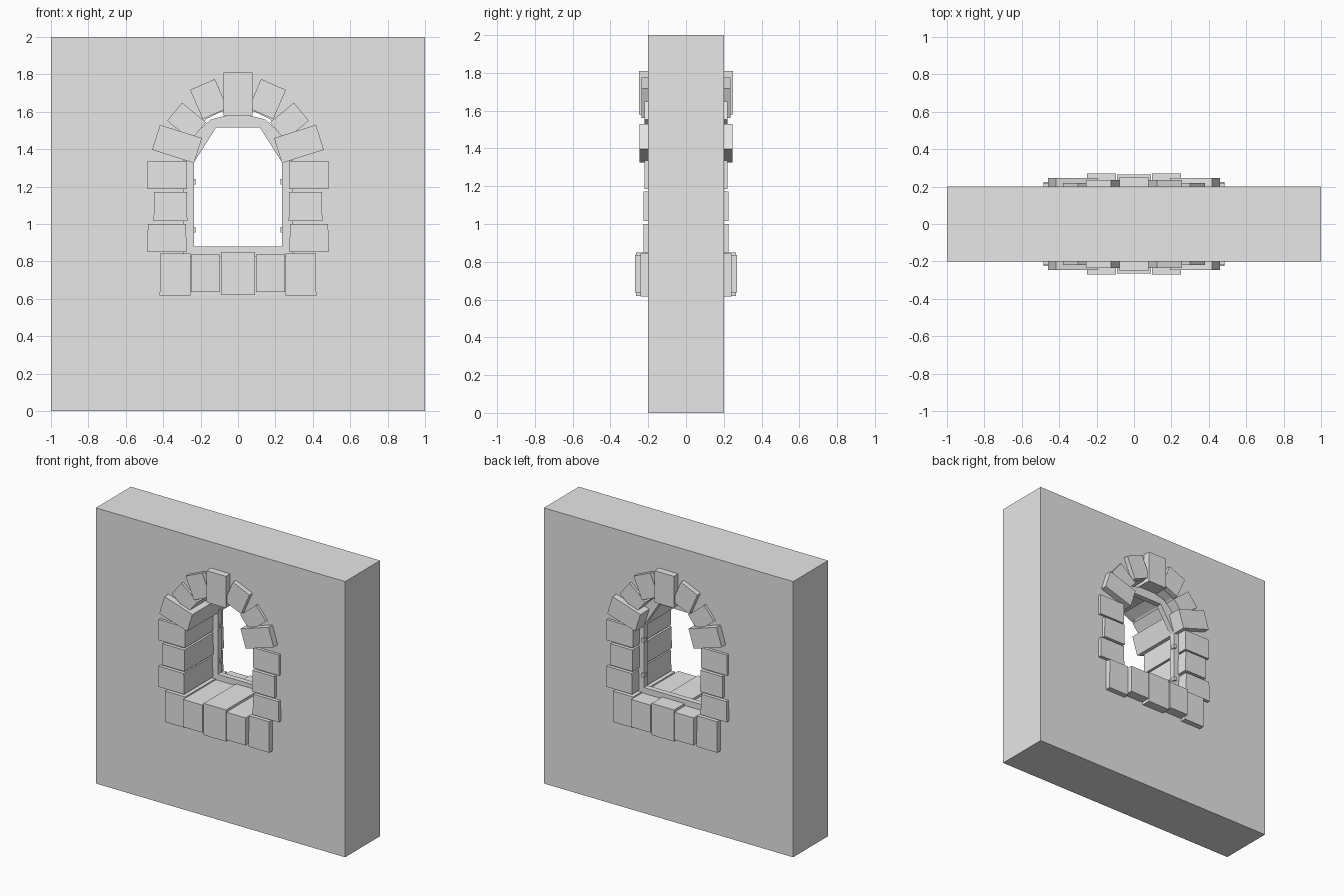
import bpy, bmesh, math
from mathutils import Matrix, Vector

if "Cube" in bpy.data.objects:
    bpy.data.objects.remove(bpy.data.objects["Cube"])

stone_grey = bpy.data.materials.new("stone_grey")
stone_grey.diffuse_color = (0.8, 0.8, 0.8, 1)
stone_grey.use_nodes = True
stone_grey.node_tree.nodes["Principled BSDF"].inputs["Base Color"].default_value = stone_grey.diffuse_color


def add_object(name, mesh):
    mesh.name = name
    mesh.materials.clear()
    mesh.materials.append(stone_grey)
    ob = bpy.data.objects.new(name, mesh)
    bpy.context.collection.objects.link(ob)
    return ob


def box(name, x, z, w, h, y0, y1, tilt=0, taper=1.0):
    """Box centred on (x, z), tilted about y; taper scales its top width."""
    bm = bmesh.new()
    bmesh.ops.create_cube(bm, size=1)
    for v in bm.verts:
        k = taper if v.co.z > 0 else 1
        v.co = Vector((v.co.x * w * k, (y0 + y1) / 2 + v.co.y * (y1 - y0), v.co.z * h))
    bm.transform(Matrix.Translation((x, 0, z)) @ Matrix.Rotation(math.radians(tilt), 4, 'Y'))
    mesh = bpy.data.meshes.new(name)
    bm.to_mesh(mesh)
    bm.free()
    return add_object(name, mesh)


def plate(name, loops, y0, y1):
    """Flat outline with a hole, in x and z, extruded along y."""
    cu = bpy.data.curves.new(name + "_outline", 'CURVE')
    cu.dimensions = '2D'
    cu.fill_mode = 'BOTH'
    cu.extrude = (y1 - y0) / 2
    for pts in loops:
        sp = cu.splines.new('POLY')
        sp.points.add(len(pts) - 1)
        for p, (x, z) in zip(sp.points, pts):
            p.co = (x, z, 0, 1)
        sp.use_cyclic_u = True
    tmp = bpy.data.objects.new(name + "_tmp", cu)
    bpy.context.collection.objects.link(tmp)
    bpy.context.view_layer.update()
    mesh = bpy.data.meshes.new_from_object(tmp.evaluated_get(bpy.context.evaluated_depsgraph_get()))
    bpy.data.objects.remove(tmp)
    mesh.transform(Matrix.Translation((0, (y0 + y1) / 2, 0)) @ Matrix.Rotation(math.pi / 2, 4, 'X'))
    bm = bmesh.new()
    bm.from_mesh(mesh)
    bmesh.ops.remove_doubles(bm, verts=bm.verts, dist=1e-5)
    bmesh.ops.recalc_face_normals(bm, faces=bm.faces)
    bm.to_mesh(mesh)
    bm.free()
    for p in mesh.polygons:
        p.use_smooth = False
    return add_object(name, mesh)


def arch(half, base, spring, rise, steps):
    """Opening outline: straight jambs with a faceted round head."""
    pts = [(-half, base), (half, base)]
    for i in range(steps + 1):
        a = math.pi * i / steps
        pts.append((half * math.cos(a), spring + rise * math.sin(a)))
    return pts


# wall with arched opening
plate("wall", [[(-1, 0), (1, 0), (1, 2), (-1, 2)], arch(0.29, 0.83, 1.33, 0.285, 10)], -0.2, 0.2)

# thin window frame set towards the back
plate("window_frame", [arch(0.29, 0.82, 1.33, 0.265, 6), arch(0.235, 0.88, 1.33, 0.214, 3)], 0.105, 0.145)

# sill stones and keystone on the centre line
box("sill_stone_middle", 0, 0.735, 0.18, 0.23, -0.265, 0.265)
box("keystone", 0, 1.695, 0.155, 0.23, -0.25, 0.25)

# mirrored stones: x, z, width, height, half depth, tilt, taper
stones = {
    "sill_stone_inner": (0.173, 0.737, 0.155, 0.20, 0.27, 0, 1),
    "sill_stone_outer": (0.336, 0.73, 0.165, 0.225, 0.24, 0, 0.98),
    "jamb_stone_low": (0.380, 0.925, 0.21, 0.15, 0.225, 0, 0.97),
    "jamb_stone_middle": (0.361, 1.094, 0.18, 0.155, 0.225, 0, 0.97),
    "jamb_stone_high": (0.378, 1.261, 0.21, 0.15, 0.22, 0, 1),
    "arch_stone_low": (0.326, 1.428, 0.235, 0.14, 0.247, -17.5, 1),
    "arch_stone_middle": (0.275, 1.548, 0.165, 0.125, 0.22, -39.5, 1),
    "arch_stone_high": (0.156, 1.668, 0.145, 0.17, 0.235, 23.5, 1),
}
for side, s in (("left", -1), ("right", 1)):
    for name, (x, z, w, h, d, tilt, taper) in stones.items():
        box(f"{name}_{side}", s * x, z, w, h, -d, d, s * tilt, taper)
    # small hinges on the frame
    for level, z in (("low", 0.97), ("high", 1.225)):
        box(f"hinge_{level}_{side}", s * 0.238, z, 0.02, 0.03, 0.125, 0.155)
